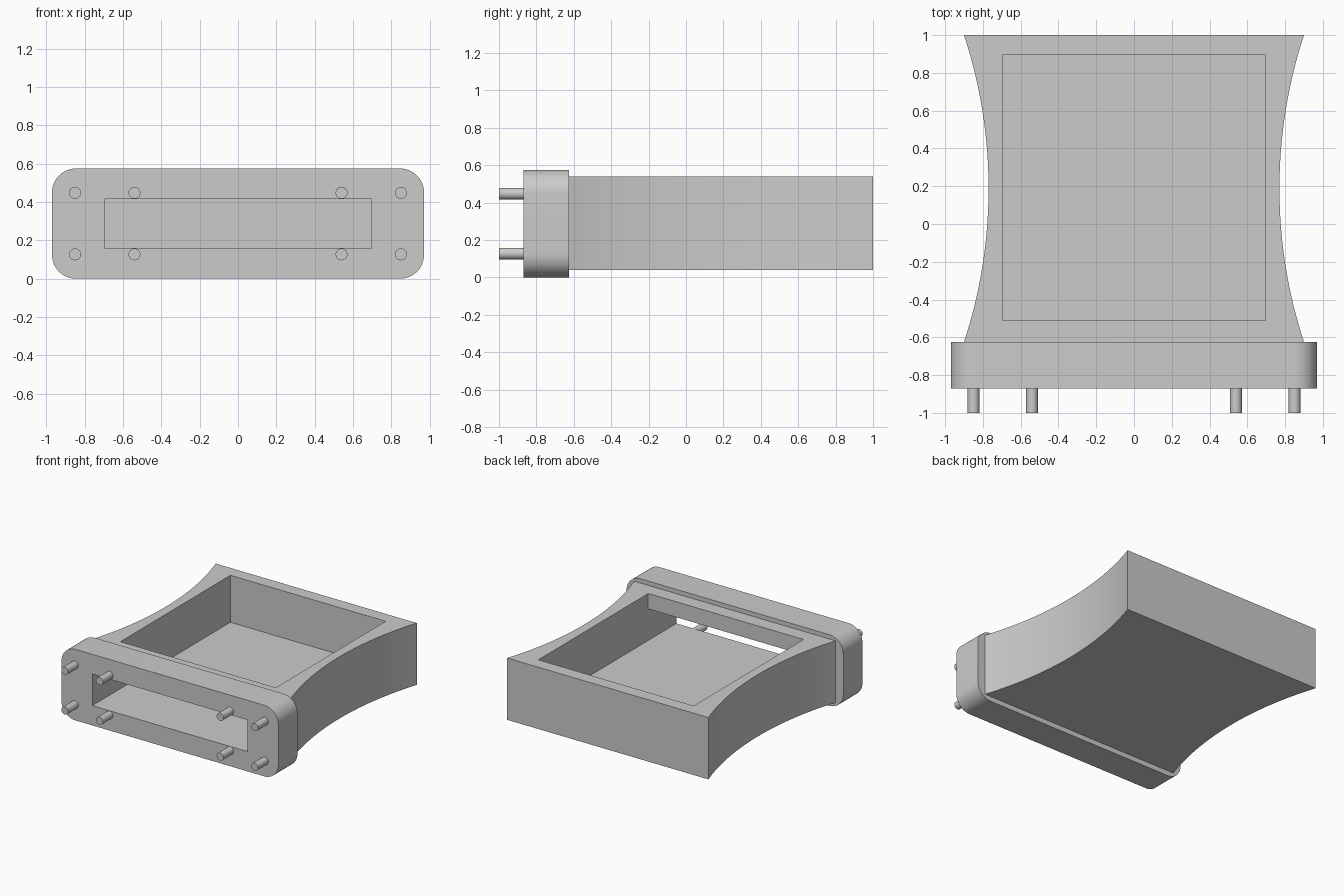
import bpy, bmesh, math
from mathutils import Vector

if "Cube" in bpy.data.objects:
    bpy.data.objects.remove(bpy.data.objects["Cube"])

grey = bpy.data.materials.new("plain grey")
grey.use_nodes = True
grey.diffuse_color = (0.6, 0.6, 0.6, 1)
grey.node_tree.nodes["Principled BSDF"].inputs["Base Color"].default_value = (0.6, 0.6, 0.6, 1)


def prism(name, outline, direction, smooth=True):
    """Extrude a closed 3D outline along a direction."""
    bm = bmesh.new()
    face = bm.faces.new([bm.verts.new(p) for p in outline])
    ext = bmesh.ops.extrude_face_region(bm, geom=[face], use_keep_orig=True)
    moved = [g for g in ext["geom"] if isinstance(g, bmesh.types.BMVert)]
    bmesh.ops.translate(bm, verts=moved, vec=Vector(direction))
    bmesh.ops.recalc_face_normals(bm, faces=bm.faces)
    mesh = bpy.data.meshes.new(name)
    bm.to_mesh(mesh)
    bm.free()
    mesh.materials.append(grey)
    obj = bpy.data.objects.new(name, mesh)
    bpy.context.collection.objects.link(obj)
    return obj


def finish(obj, cutter=None):
    """Cut the cavity and shade smooth while keeping hard edges."""
    bpy.ops.object.select_all(action="DESELECT")
    bpy.context.view_layer.objects.active = obj
    obj.select_set(True)
    if cutter:
        cut = obj.modifiers.new("cavity", "BOOLEAN")
        cut.operation, cut.solver, cut.object = "DIFFERENCE", "EXACT", cutter
        bpy.ops.object.modifier_apply(modifier=cut.name)
    bpy.ops.object.shade_smooth_by_angle(angle=math.radians(30))


def arc(cx, cy, radius, start, end, steps):
    angles = [math.radians(start + (end - start) * i / steps) for i in range(steps + 1)]
    return [(cx + radius * math.cos(a), cy + radius * math.sin(a)) for a in angles]


# Main dimensions
front, joint, back = -0.87, -0.625, 1.0
half_w, height, corner = 0.97, 0.575, 0.125

# Cavity: open pocket on top joined to the slot through the front
profile = [(-1.2, 0.16), (0.895, 0.16), (0.895, 0.8),
           (-0.51, 0.8), (-0.51, 0.415), (-1.2, 0.415)]
cavity = prism("cavity_cutter", [(-0.695, y, z) for y, z in profile], (1.39, 0, 0))
cavity.hide_render = True

# Body: block with concave sides
half_chord, sag = (back - joint) / 2, 0.13
radius = (half_chord ** 2 + sag ** 2) / (2 * sag)
swing = math.degrees(math.asin(half_chord / radius))
side = arc(0.77 + radius, (back + joint) / 2, radius, 180 + swing, 180 - swing, 32)
outline = side + [(-x, y) for x, y in reversed(side)]
body = prism("body", [(x, y, 0.04) for x, y in outline], (0, 0, 0.5))
finish(body, cavity)

# Front plate: rounded rectangle
rounded = []
for i, (sx, top) in enumerate([(1, True), (-1, True), (-1, False), (1, False)]):
    cz = height - corner if top else corner
    rounded += arc(sx * (half_w - corner), cz, corner, 90 * i, 90 * i + 90, 12)
plate = prism("front_plate", [(x, front, z) for x, z in rounded], (0, joint - front, 0))
finish(plate, cavity)
bpy.data.objects.remove(cavity)

# Pegs on the front plate
for x in (-0.85, -0.54, 0.54, 0.85):
    for z in (0.127, 0.448):
        circle = arc(x, z, 0.031, 0, 360, 24)[:-1]
        name = ("left" if x > 0 else "right") + ("_outer" if abs(x) > 0.7 else "_inner")
        name += ("_upper" if z > 0.3 else "_lower") + "_peg"
        finish(prism(name, [(px, -1.0, pz) for px, pz in circle], (0, front + 1.0, 0)))
